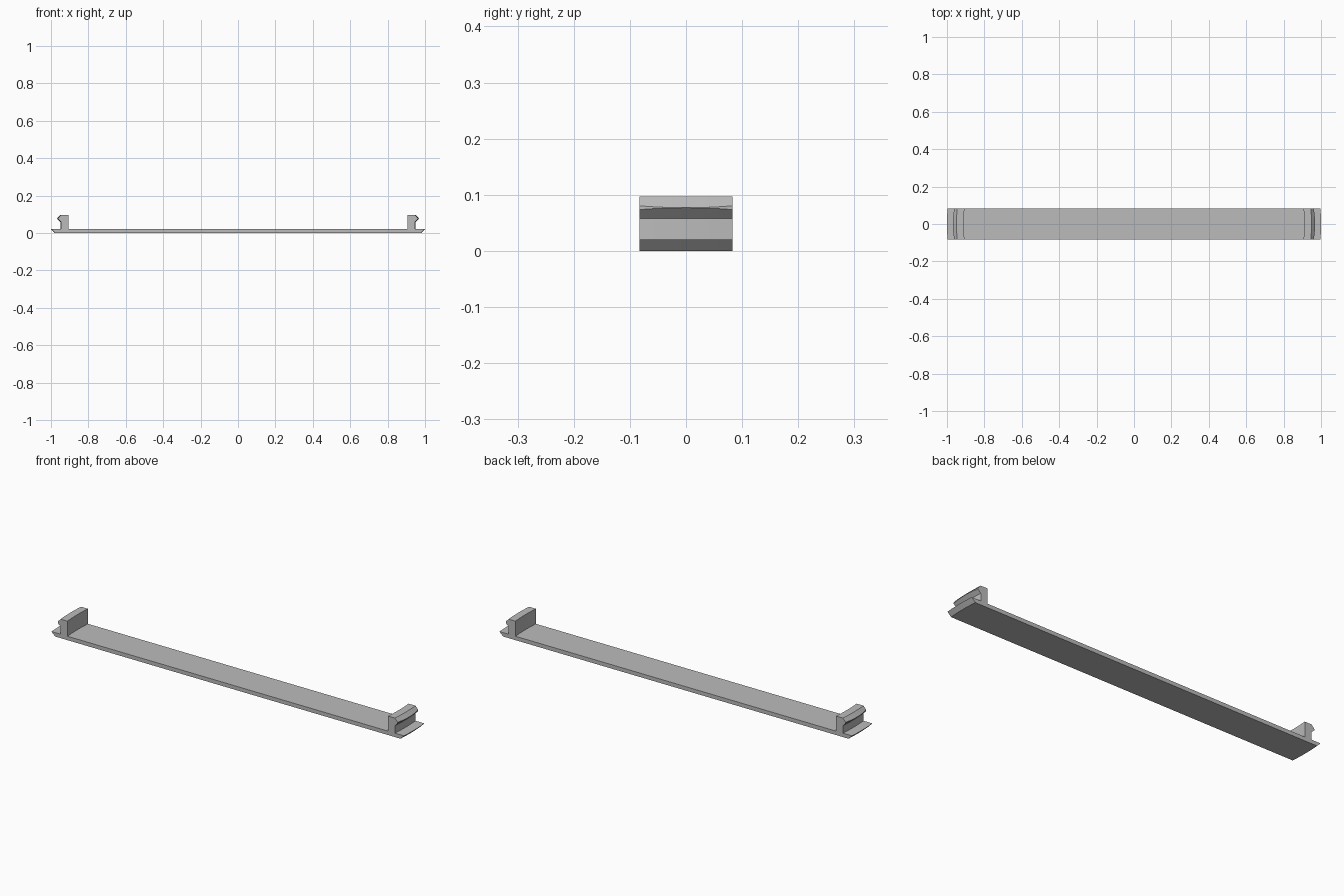
import bpy
import bmesh
from math import sqrt

cube = bpy.data.objects.get("Cube")
if cube:
    bpy.data.objects.remove(cube, do_unlink=True)

HALF_WIDTH = 0.083
STEPS = 16

grey = bpy.data.materials.new("plain grey")
grey.use_nodes = True
colour = (0.5, 0.5, 0.5, 1)
grey.diffuse_color = colour
grey.node_tree.nodes["Principled BSDF"].inputs["Base Color"].default_value = colour


def bow(y):
    """Inward shift of an end that follows a unit circle."""
    return 1 - sqrt(1 - y * y)


def loft(name, section):
    """Sweep a closed (x, z) section, which may vary with y, across the width."""
    bm = bmesh.new()
    rings = []
    for i in range(STEPS + 1):
        y = HALF_WIDTH * (2 * i / STEPS - 1)
        rings.append([bm.verts.new((x, y, z)) for x, z in section(y)])
    n = len(rings[0])
    for a, b in zip(rings, rings[1:]):
        for j in range(n):
            k = (j + 1) % n
            bm.faces.new((a[j], a[k], b[k], b[j]))
    bm.faces.new(rings[0])
    bm.faces.new(rings[-1])
    bmesh.ops.remove_doubles(bm, verts=bm.verts, dist=0.00001)
    bmesh.ops.recalc_face_normals(bm, faces=bm.faces)
    mesh = bpy.data.meshes.new(name)
    bm.to_mesh(mesh)
    bm.free()
    mesh.materials.append(grey)
    obj = bpy.data.objects.new(name, mesh)
    bpy.context.collection.objects.link(obj)
    bpy.context.view_layer.objects.active = obj
    obj.select_set(True)
    bpy.ops.object.shade_smooth_by_angle()
    obj.select_set(False)


# Long thin plate with undercut, bowed ends
def plate(y):
    top = 1 - bow(y)
    low = top - 0.02
    return [(-low, 0), (low, 0), (top, 0.02), (-top, 0.02)]


# Upright clip with an outward hook whose tip is trimmed toward the sides
def clip(side):
    def section(y):
        d = bow(y)
        outer = 0.949 - d
        tip = 0.968 - 2 * d
        points = [(0.91 - d, 0.01), (outer, 0.01), (outer, 0.058),
                  (tip, 0.077 - d), (tip, 0.077 + d),
                  (outer, 0.097), (0.91 - d, 0.097)]
        return [(side * x, z) for x, z in points]
    return section


loft("plate", plate)
loft("left_clip", clip(1))
loft("right_clip", clip(-1))
